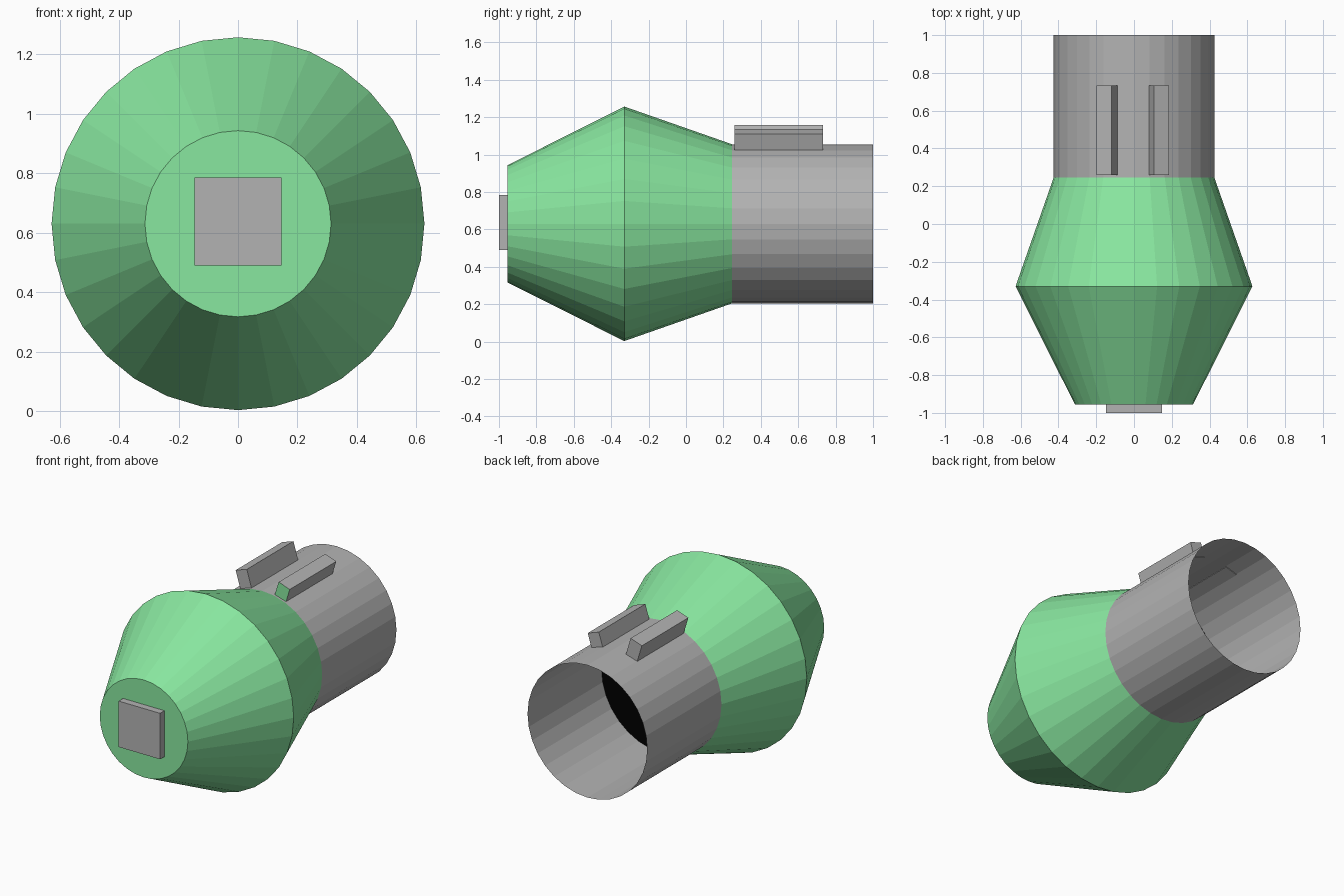
import bpy
from math import sin, cos, pi

if "Cube" in bpy.data.objects:
    bpy.data.objects.remove(bpy.data.objects["Cube"])

SIDES = 32
AXIS_Z = 0.63


def material(name, rgb):
    m = bpy.data.materials.new(name)
    m.diffuse_color = (*rgb, 1)
    m.use_nodes = True
    m.node_tree.nodes["Principled BSDF"].inputs["Base Color"].default_value = m.diffuse_color
    return m


def add_mesh(name, verts, faces, mats=()):
    me = bpy.data.meshes.new(name)
    me.from_pydata(verts, [], faces)
    for m in mats:
        me.materials.append(m)
    ob = bpy.data.objects.new(name, me)
    bpy.context.collection.objects.link(ob)
    return ob


def lathe(name, profile, cap_front=False, mats=()):
    """Revolve (y, radius) points about the long axis."""
    verts = [(r * sin(2 * pi * i / SIDES), y, AXIS_Z + r * cos(2 * pi * i / SIDES))
             for y, r in profile for i in range(SIDES)]
    faces = []
    for k in range(len(profile) - 1):
        a, b = k * SIDES, (k + 1) * SIDES
        for i in range(SIDES):
            j = (i + 1) % SIDES
            faces.append((a + i, b + i, b + j, a + j))
    if cap_front:
        faces.append(tuple(range(SIDES)))
    return add_mesh(name, verts, faces, mats)


def prism(name, section, y0, y1, mats=()):
    """Extrude a clockwise-from-front (x, z) section along y; face 0 is the front end."""
    n = len(section)
    verts = [(x, y, z) for y in (y0, y1) for x, z in section]
    faces = [tuple(reversed(range(n))), tuple(range(n, 2 * n))]
    faces += [(i, (i + 1) % n, n + (i + 1) % n, n + i) for i in range(n)]
    ob = add_mesh(name, verts, faces, mats)
    return ob


green = material("green", (0.25, 0.8, 0.35))
black = material("black", (0.0, 0.0, 0.0))
grey = material("grey", (0.45, 0.45, 0.45))

# Double-cone head, open rear tube and the dark floor inside the tube
lathe("head", [(-0.955, 0.313), (-0.33, 0.627), (0.247, 0.425)], True, [green])
lathe("tube", [(0.247, 0.425), (1.0, 0.425)], mats=[grey])
floor = [(0.425 * sin(2 * pi * i / SIDES), 0.25, AXIS_Z + 0.425 * cos(2 * pi * i / SIDES))
         for i in range(SIDES)]
add_mesh("tube_floor", floor, [tuple(reversed(range(SIDES)))], [black])

# Square plate on the nose
prism("nose_plate", [(-0.147, 0.785), (0.147, 0.785), (0.147, 0.49), (-0.147, 0.49)],
      -1.0, -0.955, [grey])

# Two sight rails leaning outward on the tube; the right one has a green front end
prism("left_rail", [(-0.199, 1.13), (-0.119, 1.157), (-0.085, 1.042), (-0.165, 1.018)],
      0.26, 0.732, [grey])
right = prism("right_rail", [(0.107, 1.136), (0.185, 1.109), (0.158, 1.02), (0.078, 1.045)],
              0.26, 0.732, [grey, green])
right.data.polygons[0].material_index = 1

# Make the normals point outward on every closed part
import bmesh
for ob in bpy.context.collection.objects:
    if ob.name == "tube_floor":
        continue
    bm = bmesh.new()
    bm.from_mesh(ob.data)
    bmesh.ops.recalc_face_normals(bm, faces=bm.faces)
    bm.to_mesh(ob.data)
    bm.free()
